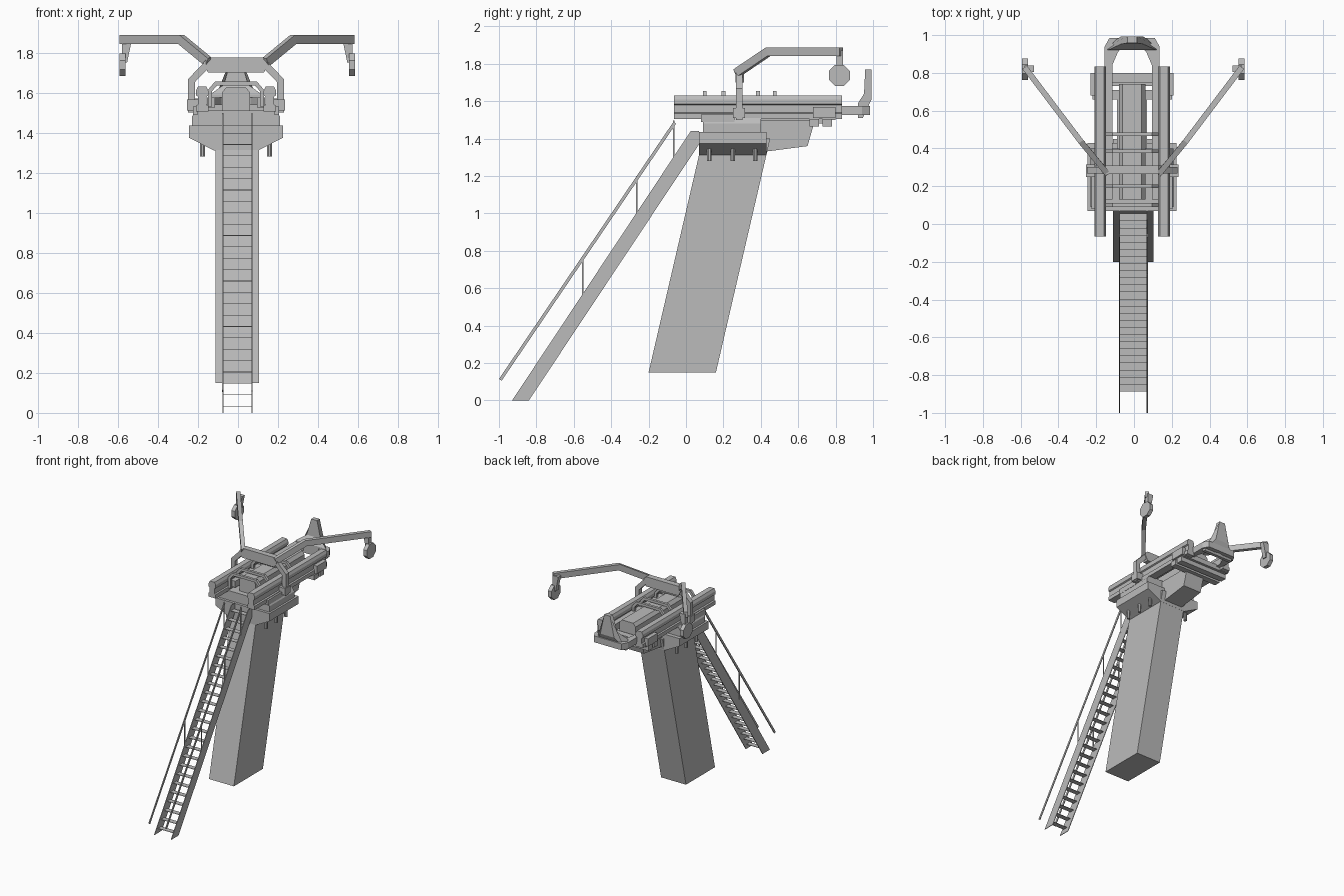
import bpy, bmesh, math
from mathutils import Vector

if "Cube" in bpy.data.objects:
    bpy.data.objects.remove(bpy.data.objects["Cube"], do_unlink=True)

CX = -0.01  # centre line of the upper assembly

grey = bpy.data.materials.new("plain_grey")
grey.use_nodes = True
GREY = (0.5, 0.5, 0.5, 1)
grey.diffuse_color = GREY
grey.node_tree.nodes["Principled BSDF"].inputs["Base Color"].default_value = GREY


def finish(name, bm, cx, mirror):
    bmesh.ops.recalc_face_normals(bm, faces=bm.faces)
    mesh = bpy.data.meshes.new(name)
    bm.to_mesh(mesh)
    bm.free()
    mesh.materials.append(grey)
    ob = bpy.data.objects.new(name, mesh)
    ob.location.x = cx
    bpy.context.collection.objects.link(ob)
    if mirror:
        ob.modifiers.new("Mirror", "MIRROR")
    return ob


def prism(name, pts, axis, lo, hi, cx=CX, mirror=False, shape=None):
    """Extrude a closed 2D profile along an axis; shape may move each corner."""
    bm = bmesh.new()

    def put(a, b, c):
        p = {"x": (c, a, b), "y": (a, c, b), "z": (a, b, c)}[axis]
        return bm.verts.new(shape(Vector(p)) if shape else p)

    ends = [[put(a, b, c) for a, b in pts] for c in (lo, hi)]
    for ring in ends:
        bm.faces.new(ring)
    n = len(pts)
    for i in range(n):
        j = (i + 1) % n
        bm.faces.new((ends[0][i], ends[0][j], ends[1][j], ends[1][i]))
    return finish(name, bm, cx, mirror)


def box(name, x, y, z, cx=CX, mirror=False):
    pts = [(x[0], y[0]), (x[1], y[0]), (x[1], y[1]), (x[0], y[1])]
    return prism(name, pts, "z", z[0], z[1], cx, mirror)


def sweep(name, pts, side, w, h, cx=CX, mirror=False):
    """Run a rectangular bar along a path with mitred corners."""
    bm = bmesh.new()
    pts = [Vector(p) for p in pts]
    side = Vector(side).normalized()
    rings = []
    for i, p in enumerate(pts):
        a = (p - pts[i - 1]).normalized() if i else None
        b = (pts[i + 1] - p).normalized() if i < len(pts) - 1 else None
        a, b = a or b, b or a
        t = (a + b).normalized()
        up = side.cross(t).normalized() * (h / 2 / max(t.dot(a), 0.5))
        s = side * w / 2
        rings.append([bm.verts.new(p + q) for q in (s + up, s - up, -s - up, up - s)])
    for r, q in zip(rings, rings[1:]):
        for k in range(4):
            m = (k + 1) % 4
            bm.faces.new((r[k], r[m], q[m], q[k]))
    bm.faces.new(rings[0])
    bm.faces.new(rings[-1])
    return finish(name, bm, cx, mirror)


def cylinder(name, centre, radius, depth, sides, axis, cx=CX, mirror=False):
    x, y, z = centre
    u, v, c = {"x": (y, z, x), "z": (x, y, z)}[axis]
    pts = [(u + radius * math.cos((i + .5) * math.tau / sides),
            v + radius * math.sin((i + .5) * math.tau / sides)) for i in range(sides)]
    return prism(name, pts, axis, c - depth / 2, c + depth / 2, cx, mirror)


# Leaning pillar
prism("pillar", [(-.2, .15), (.16, .15), (.45, 1.4), (.09, 1.4)], "x",
      -.108, .108, cx=-.004)

# Head: flared support, deck plate and hanging pins
prism("head_support", [(-.235, 1.435), (.235, 1.435), (.235, 1.375), (.11, 1.31),
                       (-.11, 1.31), (-.235, 1.375)], "y", .07, .43)
prism("deck_plate", [(-.22, 1.43), (.22, 1.43), (.22, 1.48), (.2, 1.51),
                     (-.2, 1.51), (-.22, 1.48)], "y", .09, .4)
for y in (.125, .25, .37):
    cylinder("hanging_pin", (.167, y, 1.33), .013, .1, 8, "z", mirror=True)

# Wedge under the rear and central body
prism("rear_wedge", [(.38, 1.5), (.69, 1.5), (.65, 1.36), (.42, 1.33)], "x", -.08, .08)
prism("central_body", [(-.07, 1.48), (.07, 1.48), (.07, 1.6), (.05, 1.625),
                       (-.05, 1.625), (-.07, 1.6)], "y", .13, .74)

# Long side rails with waisted section
prism("side_rail", [(.138, 1.505), (.2, 1.505), (.2, 1.535), (.19, 1.54), (.19, 1.58),
                    (.2, 1.585), (.2, 1.61), (.19, 1.63), (.148, 1.63), (.138, 1.61),
                    (.138, 1.585), (.148, 1.58), (.148, 1.54), (.138, 1.535)],
      "y", -.065, .835, mirror=True)
box("rail_outer_block", (.19, .22), (.68, .8), (1.51, 1.57), mirror=True)
box("rail_front_block", (.19, .215), (.08, .26), (1.49, 1.53), mirror=True)
for y in (.685, .755):
    box("cross_beam", (-.21, .21), (y - .025, y + .025), (1.465, 1.505))
box("rear_cross_tie", (-.2, .2), (.75, .8), (1.5, 1.54))

# Rear yoke: arched fork and upright horn
prism("yoke_fork", [(.145, .13), (.145, .94), (.12, .985), (0, .985), (0, .96),
                    (.035, .955), (.075, .91), (.105, .84), (.105, .13)],
      "z", 1.525, 1.575, mirror=True)


def taper_horn(p):
    width = .13 if p.z < 1.6 else .06 if p.z < 1.7 else .025
    p.x = math.copysign(width, p.x)
    return p


prism("yoke_horn", [(.92, 1.51), (.945, 1.51), (.992, 1.61), (.992, 1.77),
                    (.958, 1.77), (.952, 1.64), (.92, 1.59)], "x", -1, 1, shape=taper_horn)

# Hoops over the central body
for y in (.1, .2, .385, .475):
    half = [(.13, 1.53), (.13, 1.61), (.1, 1.645)]
    path = [(-x, y, z) for x, z in half] + [(x, y, z) for x, z in reversed(half)]
    sweep("body_hoop", path, (0, 1, 0), .02, .02)

# Gantry frame straddling the rails
sweep("gantry_post", [(.222, .285, 1.5), (.222, .285, 1.66), (.15, .285, 1.735)],
      (0, 1, 0), .035, .035, mirror=True)
prism("gantry_bar", [(-.165, 1.75), (-.14, 1.775), (.14, 1.775), (.165, 1.75),
                     (.14, 1.7), (-.14, 1.7)], "y", .265, .31)
box("gantry_foot", (.19, .245), (.25, .315), (1.51, 1.565), mirror=True)

# Spread arms with end links and discs
sweep("spread_arm", [(.14, .27, 1.75), (.28, .44, 1.865), (.575, .83, 1.865)],
      (.8, -.6, 0), .03, .045, cx=-.004, mirror=True)
prism("arm_link", [(.525, 1.87), (.575, 1.87), (.575, 1.75), (.55, 1.75)],
      "y", .805, .84, cx=-.004, mirror=True)
cylinder("end_disc", (.573, .82, 1.738), .061, .03, 8, "x", cx=-.004, mirror=True)

# Stairs: stringers, treads, handrails
SX = -.003
prism("stair_stringer", [(-.93, 0), (-.84, 0), (.07, 1.37), (.07, 1.44), (.025, 1.44)],
      "x", .07, .075, cx=SX, mirror=True)
STEPS = 25
for i in range(STEPS):
    t = (i + .6) / STEPS
    y, z = -.89 + .94 * t, 1.42 * t
    box("stair_tread", (-.071, .071), (y - .02, y + .02), (z - .0015, z + .0015), cx=SX)
sweep("handrail", [(0.073, -.993, .11), (0.073, -.06, 1.485)], (1, 0, 0), .006, .017,
      cx=SX, mirror=True)
for y in (-.553, -.263, -.065):
    foot = (y + .93) * 1.51
    box("handrail_post", (.07, .076), (y - .004, y + .004), (foot - .03, foot + .192),
        cx=SX, mirror=True)
